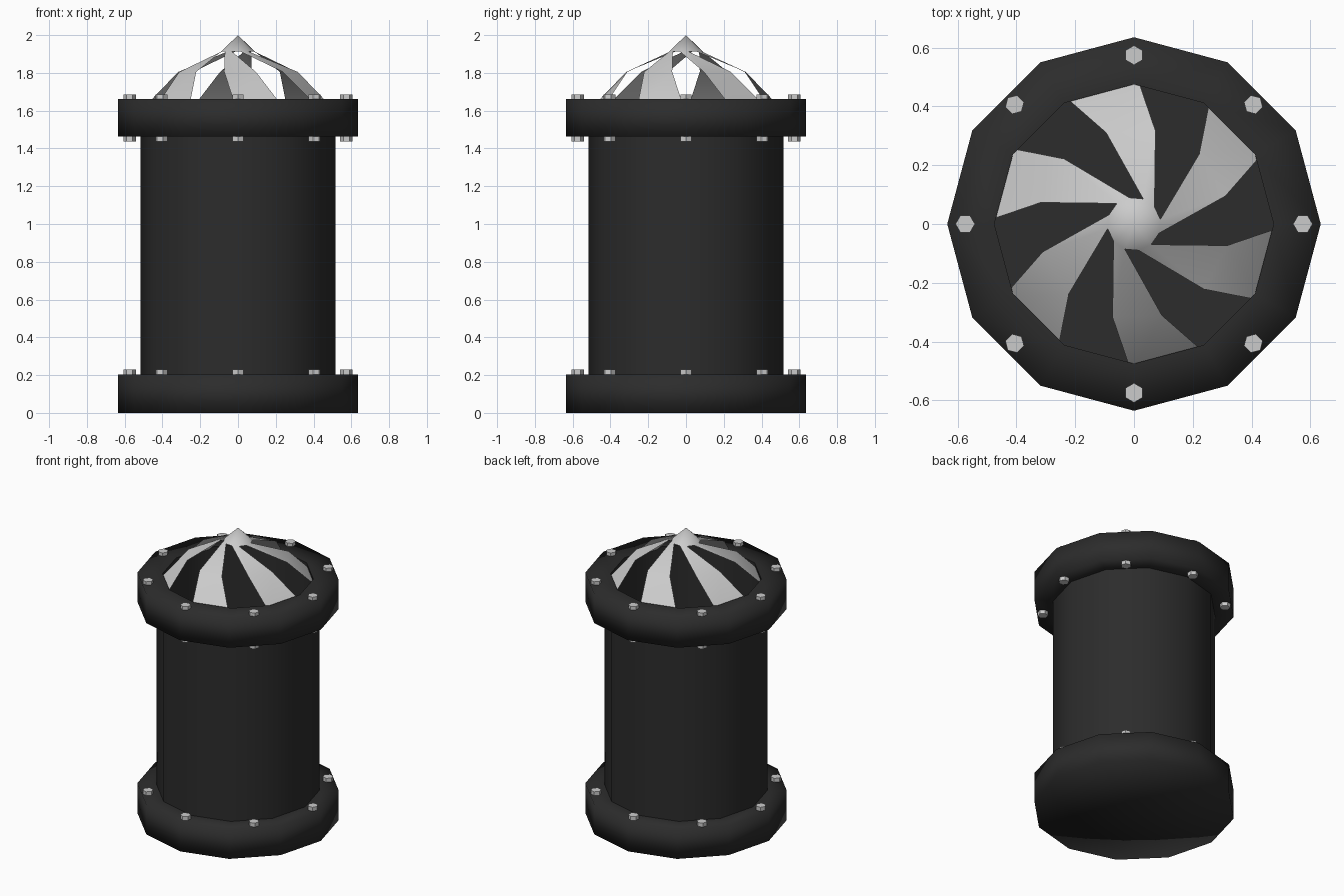
import bpy
from math import sin, cos, pi, radians

if "Cube" in bpy.data.objects:
    bpy.data.objects.remove(bpy.data.objects["Cube"])

SIDES = 12
dark = bpy.data.materials.new("black_iron")
dark.diffuse_color = (0.025, 0.025, 0.025, 1)
dark.use_nodes = True
dark.node_tree.nodes["Principled BSDF"].inputs["Base Color"].default_value = dark.diffuse_color


def make(name, verts, faces, mat=None, smooth=True):
    me = bpy.data.meshes.new(name)
    me.from_pydata(verts, [], faces)
    me.update()
    for p in me.polygons:
        p.use_smooth = smooth
    ob = bpy.data.objects.new(name, me)
    bpy.context.collection.objects.link(ob)
    if mat:
        me.materials.append(mat)
    return ob


def ring(r, z, n=SIDES, twist=0.0):
    return [(r * cos(twist + 2 * pi * i / n), r * sin(twist + 2 * pi * i / n), z) for i in range(n)]


def lathe(name, profile, mat):
    """Spin an (r, z) profile; a point with r = 0 closes that end with a cap."""
    verts, faces, prev = [], [], None
    n = SIDES
    for r, z in profile:
        base = len(verts)
        cur = [base] * n if r == 0 else list(range(base, base + n))
        verts += [(0, 0, z)] if r == 0 else ring(r, z)
        if prev:
            for i in range(n):
                j = (i + 1) % n
                loop = [prev[i], prev[j], cur[j], cur[i]]
                faces.append(tuple(dict.fromkeys(loop)))
        prev = cur
    return make(name, verts, faces, mat)


# Pipe wall, its inner lining with floor, and the two flanges
R_PIPE, R_HOLE, R_FLANGE = 0.515, 0.475, 0.635
lathe("pipe_wall", [(R_PIPE, 0.2), (R_PIPE, 1.465)], dark)
lining = lathe("pipe_lining", [(R_HOLE, 1.663), (R_HOLE, 0.2), (0, 0.2)], dark)
for p in lining.data.polygons:
    p.use_smooth = abs(p.normal.z) < 0.5
lathe("base_flange", [(0, 0), (R_FLANGE, 0), (R_FLANGE, 0.204), (R_PIPE, 0.204)], dark)
lathe("top_flange", [(R_PIPE, 1.463), (R_FLANGE, 1.463), (R_FLANGE, 1.663), (R_HOLE, 1.663)], dark)

# Twisted vent cap: three turned rings and a tip, every second panel left open
rings = [(0.505, 1.61, -1), (0.325, 1.805, -13), (0.091, 1.912, -50)]
verts = []
for r, z, a in rings:
    verts += ring(r, z, twist=radians(a))
verts.append((0, 0, 2.0))
faces = []
for i in range(SIDES):
    j = (i + 1) % SIDES
    if i % 2 == 1:
        for k in range(2):
            a, b = k * SIDES, (k + 1) * SIDES
            faces.append((a + i, a + j, b + j, b + i))
    faces.append((2 * SIDES + i, 2 * SIDES + j, 3 * SIDES))
make("vent_cap", verts, faces)


# Hexagonal bolts through each flange
def bolts(name, z0, z1):
    for k in range(8):
        t = k * pi / 4
        cx, cy = 0.574 * cos(t), 0.574 * sin(t)
        v = [(x + cx, y + cy, z) for zz in (z0, z1) for x, y, z in ring(0.033, zz, 6, t)]
        f = [(i, (i + 1) % 6, 6 + (i + 1) % 6, 6 + i) for i in range(6)]
        f += [tuple(range(5, -1, -1)), tuple(range(6, 12))]
        make(f"{name}_{k + 1}", v, f, smooth=False)


bolts("top_bolt", 1.437, 1.686)
bolts("base_bolt", 0.01, 0.231)
